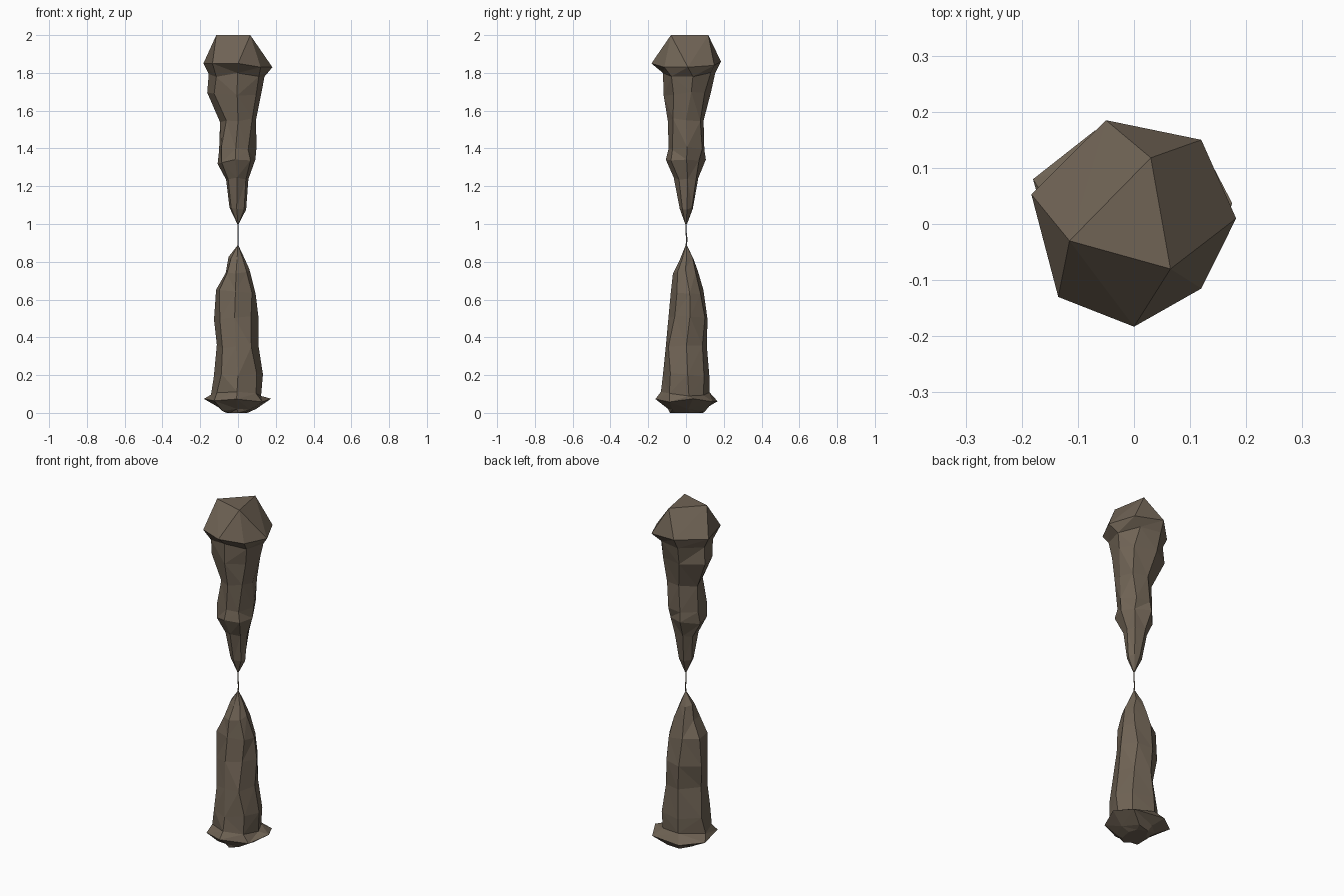
import bpy, bmesh, math, random

if "Cube" in bpy.data.objects:
    bpy.data.objects.remove(bpy.data.objects["Cube"])

random.seed(4)
SIDES = 7

stone = bpy.data.materials.new("brown_stone")
stone.diffuse_color = (0.16, 0.125, 0.09, 1)
stone.use_nodes = True
stone.node_tree.nodes["Principled BSDF"].inputs["Base Color"].default_value = stone.diffuse_color

# corner directions of the upper rim, reused by every ring
RIM = [(0.182, 0.01), (0.12, 0.15), (-0.05, 0.185), (-0.183, 0.053),
       (-0.135, -0.13), (0, -0.183), (0.12, -0.115)]
ANGLES = [math.atan2(y, x) for x, y in RIM]


def ring(z, x0, x1, y0, y1):
    """Irregular ring fitted to measured side extents."""
    pts = []
    for a in ANGLES:
        a += random.uniform(-0.12, 0.12)
        r = random.uniform(0.88, 1.0)
        pts.append((r * math.cos(a), r * math.sin(a)))
    xs, ys = zip(*pts)
    fit = lambda v, vals, lo, hi: lo + (v - min(vals)) / (max(vals) - min(vals)) * (hi - lo)
    dz = min(0.012, (x1 - x0) * 0.1)
    return [(fit(x, xs, x0, x1), fit(y, ys, y0, y1), z + random.uniform(-dz, dz))
            for x, y in pts]


def rock(name, rings, cap=None):
    """Skin the rings with flat triangles; cap replaces the flat top."""
    bm = bmesh.new()
    loops = [[bm.verts.new(p) for p in r] for r in rings]
    for a, b in zip(loops, loops[1:]):
        for i in range(SIDES):
            j = (i + 1) % SIDES
            bm.faces.new((a[i], a[j], b[j], b[i]))
    bm.faces.new(loops[0][::-1])
    top = loops[-1]
    if cap:
        c = [bm.verts.new(p) for p in cap]
        bm.faces.new(c)
        owner = [1, 0, 0, 2, 2, 1, 1]
        for i in range(SIDES):
            j = (i + 1) % SIDES
            p, q = c[owner[i]], c[owner[j]]
            bm.faces.new((top[i], top[j], p) if p is q else (top[i], top[j], q, p))
    else:
        bm.faces.new(top)
    bmesh.ops.triangulate(bm, faces=bm.faces[:])
    bmesh.ops.recalc_face_normals(bm, faces=bm.faces[:])
    mesh = bpy.data.meshes.new(name)
    bm.to_mesh(mesh)
    bm.free()
    mesh.materials.append(stone)
    bpy.context.collection.objects.link(bpy.data.objects.new(name, mesh))


# hanging upper rock, tip to rim, with a three-cornered top
upper = [ring(*r) for r in [
    (1.00, -0.004, 0.004, -0.004, 0.006),
    (1.08, -0.045, 0.043, -0.033, 0.036),
    (1.24, -0.063, 0.055, -0.065, 0.065),
    (1.33, -0.108, 0.092, -0.107, 0.105),
    (1.40, -0.100, 0.098, -0.092, 0.097),
    (1.55, -0.095, 0.095, -0.096, 0.093),
    (1.69, -0.163, 0.125, -0.118, 0.132),
    (1.79, -0.155, 0.140, -0.122, 0.155)]]
rim_z = [1.83, 1.84, 1.86, 1.85, 1.85, 1.85, 1.83]
upper.append([(x, y, z) for (x, y), z in zip(RIM, rim_z)])
rock("upper_rock", upper, [(0.03, 0.118, 2), (-0.115, -0.03, 2), (0.065, -0.08, 2)][0:1]
     + [(0.065, -0.08, 2), (-0.115, -0.03, 2)])

# standing lower rock, foot to tip
lower = [[(x, y, 0) for x, y, _ in ring(0, -0.06, 0.05, -0.085, 0.09)]]
lower += [ring(*r) for r in [
    (0.02, -0.100, 0.095, -0.095, 0.110),
    (0.066, -0.180, 0.175, -0.162, 0.167),
    (0.10, -0.143, 0.122, -0.133, 0.125),
    (0.20, -0.128, 0.132, -0.123, 0.124),
    (0.35, -0.112, 0.108, -0.107, 0.110),
    (0.50, -0.127, 0.108, -0.093, 0.114),
    (0.64, -0.116, 0.093, -0.080, 0.092),
    (0.75, -0.065, 0.060, -0.069, 0.063),
    (0.82, -0.050, 0.033, -0.032, 0.040),
    (0.885, -0.004, 0.003, -0.003, 0.006)]]
rock("lower_rock", lower)

# thin thread joining the two tips
rock("thread", [ring(z, -0.003, 0.003, y - 0.003, y + 0.004)
                for z, y in [(0.88, 0), (0.92, 0.004), (0.96, -0.001), (1.005, 0)]])
